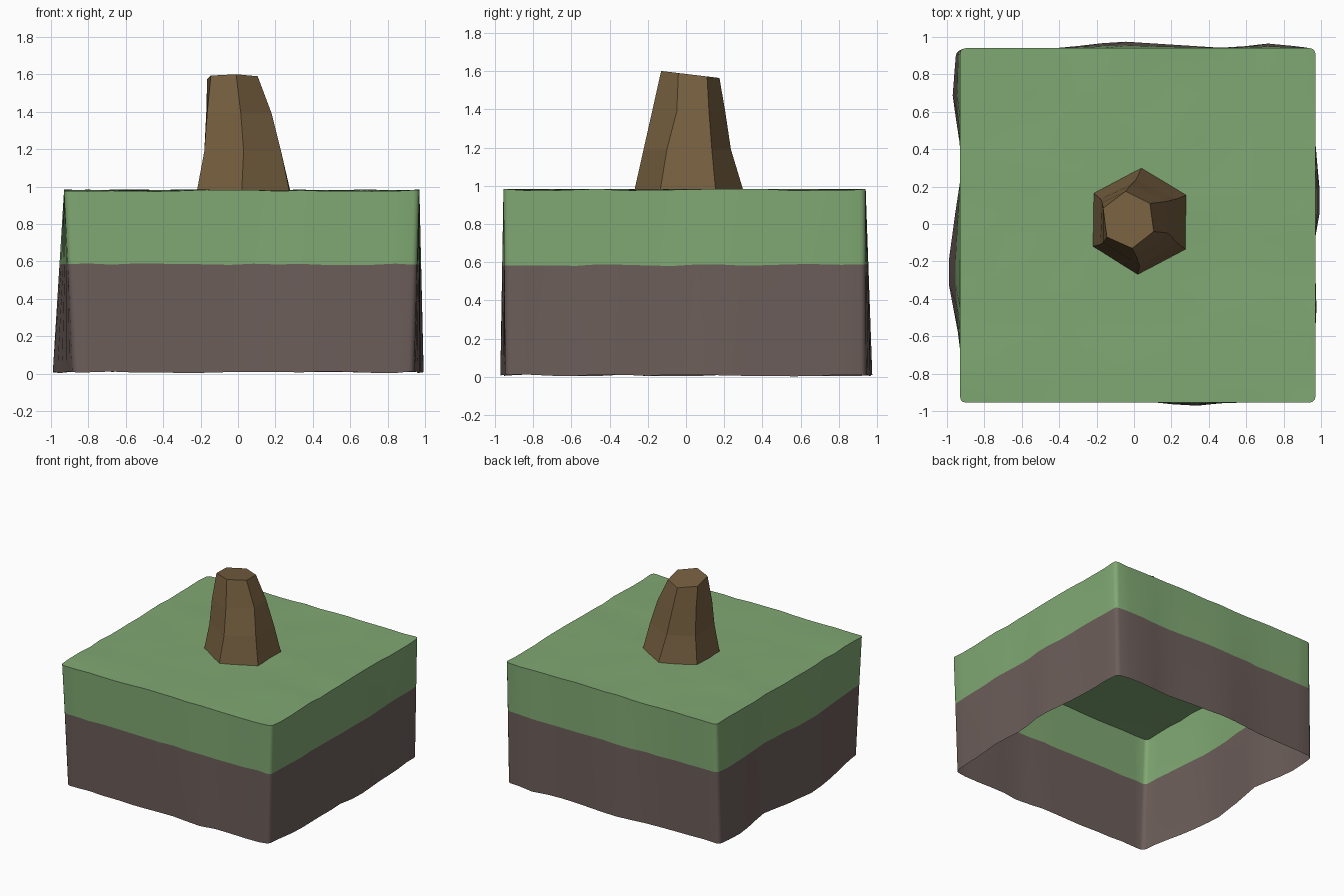
import bpy, bmesh, math, random
from mathutils import Vector

if "Cube" in bpy.data.objects:
    bpy.data.objects.remove(bpy.data.objects["Cube"])

random.seed(4)
TOP, SEAM, LOW = 0.98, 0.585, 0.008
X0, X1, Y0, Y1 = -0.93, 0.97, -0.955, 0.94
N = 15

# Outward bulge of each wall's lower rim: (position along wall, offset)
BULGE = {
    "left": [(-0.96, -0.05), (-0.64, 0), (-0.27, 0.07), (0.1, 0.02),
             (0.32, -0.015), (0.68, 0.04), (0.94, 0.02)],
    "right": [(-0.96, -0.03), (-0.57, 0), (-0.4, 0.008), (-0.25, -0.004),
              (-0.06, 0), (0.1, 0.03), (0.43, 0), (0.94, -0.02)],
    "front": [(-0.93, -0.01), (0.1, -0.004), (0.3, 0.02), (0.5, 0), (0.97, -0.01)],
    "back": [(-0.93, -0.01), (-0.4, 0), (-0.08, 0.037), (0.5, 0), (0.72, 0.025), (0.97, 0)],
}


def bulge(side, t):
    pts = BULGE[side]
    for (a, u), (b, v) in zip(pts, pts[1:]):
        if t <= b:
            return u + (v - u) * max(0, (t - a) / (b - a))
    return pts[-1][1]


def material(name, color):
    m = bpy.data.materials.new(name)
    m.diffuse_color = (*color, 1)
    m.use_nodes = True
    m.node_tree.nodes["Principled BSDF"].inputs["Base Color"].default_value = m.diffuse_color
    return m


def add_object(name, bm, mats):
    bmesh.ops.recalc_face_normals(bm, faces=bm.faces)
    mesh = bpy.data.meshes.new(name)
    bm.to_mesh(mesh)
    bm.free()
    ob = bpy.data.objects.new(name, mesh)
    bpy.context.collection.objects.link(ob)
    for m in mats:
        mesh.materials.append(m)
    return ob


# Ground block: gently uneven top with walls drawn down, open underneath
bm = bmesh.new()
bmesh.ops.create_grid(bm, x_segments=N, y_segments=N, size=1)
for v in bm.verts:
    v.co = Vector((X0 + (X1 - X0) * (v.co.x + 1) / 2,
                   Y0 + (Y1 - Y0) * (v.co.y + 1) / 2,
                   TOP + random.uniform(-0.006, 0.004)))
rim = [e for e in bm.edges if e.is_boundary]
for z in (SEAM, LOW):
    new = bmesh.ops.extrude_edge_only(bm, edges=rim)["geom"]
    for v in [g for g in new if isinstance(g, bmesh.types.BMVert)]:
        v.co.z = z + random.uniform(-0.005, 0.005)
    rim = [g for g in new if isinstance(g, bmesh.types.BMEdge) and g.is_boundary]

# Bulge the walls, growing from nothing at the top to full at the lower rim
corners = []
for v in bm.verts:
    x, y, z = v.co
    on = {"left": abs(x - X0) < 1e-4, "right": abs(x - X1) < 1e-4,
          "front": abs(y - Y0) < 1e-4, "back": abs(y - Y1) < 1e-4}
    if sum(on.values()) == 2:
        corners.append(v)
    if z > 0.9:
        continue
    k = (TOP - z) / (TOP - LOW)
    v.co.x += k * (on["right"] * bulge("right", y) - on["left"] * bulge("left", y))
    v.co.y += k * (on["back"] * bulge("back", x) - on["front"] * bulge("front", x))

# Round the four upright corners
cs = set(corners)
upright = [e for e in bm.edges if e.verts[0] in cs and e.verts[1] in cs]
bmesh.ops.bevel(bm, geom=upright, offset=0.03, segments=3, profile=0.5, affect='EDGES')
for f in bm.faces:
    f.material_index = 1 if f.calc_center_median().z < SEAM - 0.1 else 0
ground = add_object("ground_block", bm, [material("grass", (0.216, 0.392, 0.17)),
                                         material("soil", (0.15, 0.112, 0.102))])
bpy.context.view_layer.objects.active = ground
ground.select_set(True)
bpy.ops.object.shade_smooth_by_angle(angle=math.radians(50))

# Tree stump: leaning, faceted six-sided rings, flat shaded
RINGS = [
    (0.975, [(0.04, 0.30), (0.28, 0.155), (0.275, -0.135), (0.02, -0.27), (-0.22, -0.12), (-0.215, 0.165)]),
    (1.19, [(0.01, 0.235), (0.23, 0.135), (0.23, -0.1), (0.03, -0.222), (-0.18, -0.11), (-0.18, 0.135)]),
    (1.39, [(-0.02, 0.205), (0.17, 0.12), (0.18, -0.048), (0.015, -0.177), (-0.165, -0.1), (-0.17, 0.115)]),
    (1.585, [(-0.045, 0.175), (0.085, 0.11), (0.105, -0.04), (-0.01, -0.13), (-0.145, -0.07), (-0.165, 0.085)]),
]
bm = bmesh.new()
loops = []
for z, pts in RINGS:
    tilt = 0.12 if z > 1.5 else 0
    loops.append([bm.verts.new((x, y, z - tilt * y)) for x, y in pts])
for a, b in zip(loops, loops[1:]):
    for i in range(6):
        j = (i + 1) % 6
        bm.faces.new((a[i], a[j], b[j], b[i]))
bm.faces.new(loops[-1])
add_object("tree_stump", bm, [material("wood", (0.18, 0.115, 0.05))])
